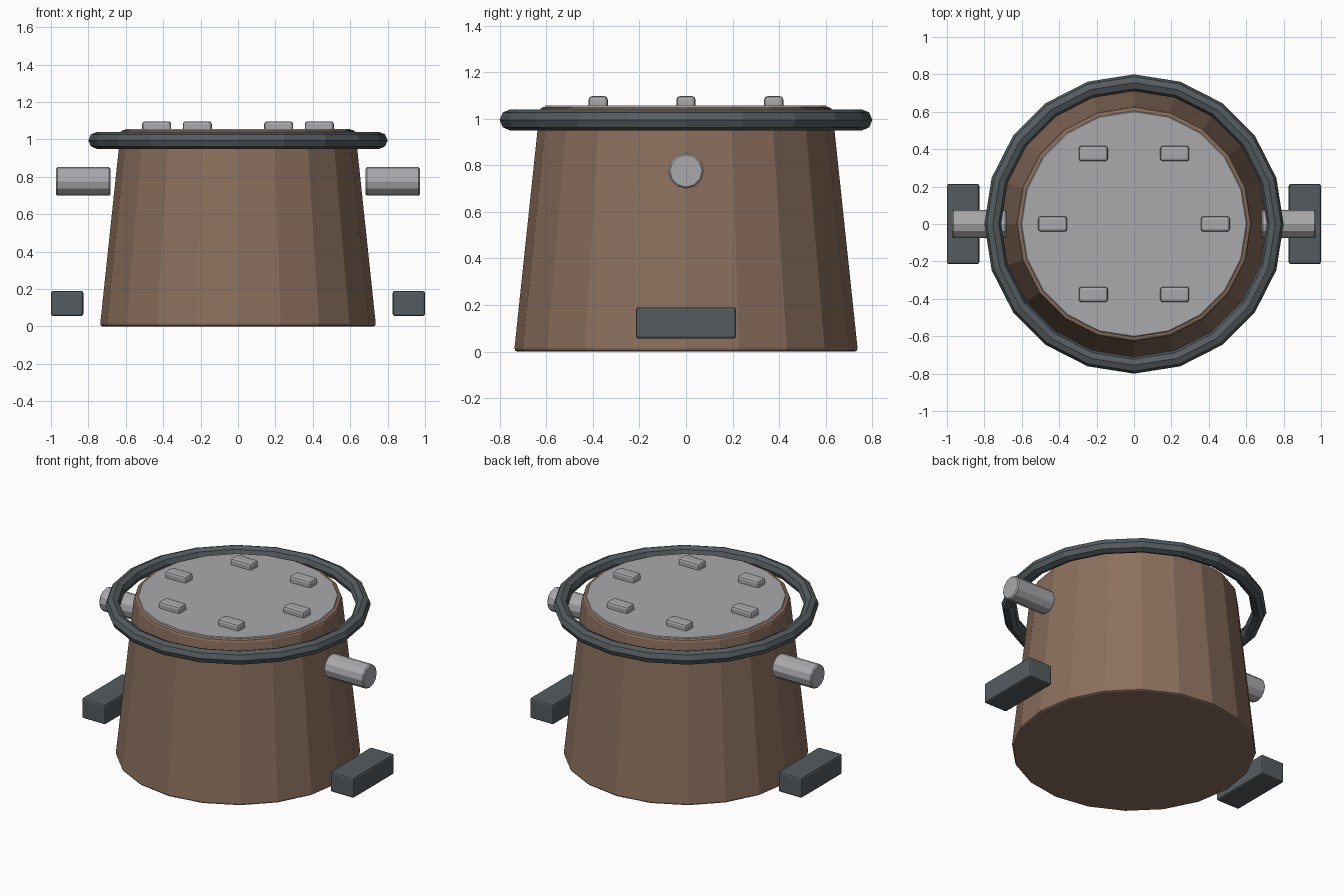
import bpy, math

if "Cube" in bpy.data.objects:
    bpy.data.objects.remove(bpy.data.objects["Cube"])


def material(name, rgb):
    m = bpy.data.materials.new(name)
    m.diffuse_color = (*rgb, 1)
    m.use_nodes = True
    m.node_tree.nodes["Principled BSDF"].inputs["Base Color"].default_value = m.diffuse_color
    return m


BROWN = material("brown", (0.26, 0.16, 0.11))
DARK = material("dark_metal", (0.09, 0.105, 0.115))
LIGHT = material("light_metal", (0.40, 0.40, 0.42))


def finish(name, mat, bevel=0, segments=1):
    ob = bpy.context.object
    ob.name = name
    ob.data.materials.append(mat)
    bpy.ops.object.transform_apply(location=False, rotation=True, scale=True)
    if bevel:
        mod = ob.modifiers.new("bevel", 'BEVEL')
        mod.width = bevel
        mod.segments = segments
        mod.limit_method = 'ANGLE'
        mod.angle_limit = math.radians(40)
    return ob


def box(name, center, size, mat, bevel, segments=2):
    bpy.ops.mesh.primitive_cube_add(size=1, location=center)
    bpy.context.object.scale = size
    return finish(name, mat, bevel, segments)


# Tapered 20-sided body
bpy.ops.mesh.primitive_cone_add(vertices=20, radius1=0.738, radius2=0.627,
                                depth=1.05, location=(0, 0, 0.525))
finish("body", BROWN, 0.015, 2)

# Thin lid plate
bpy.ops.mesh.primitive_cylinder_add(vertices=20, radius=0.605, depth=0.04,
                                    location=(0, 0, 1.036))
finish("lid", LIGHT, 0.005)

# Rim ring around the top
bpy.ops.mesh.primitive_torus_add(major_segments=20, minor_segments=8,
                                 major_radius=0.755, minor_radius=0.045,
                                 location=(0, 0, 0.995))
finish("rim_ring", DARK)

# Six lugs on the lid
for i in range(6):
    a = math.radians(60 * i)
    box(f"lid_lug_{i + 1}", (0.435 * math.cos(a), 0.435 * math.sin(a), 1.066),
        (0.155, 0.082, 0.062), LIGHT, 0.015)

# Side pegs and foot blocks
for side, s in (("left", -1), ("right", 1)):
    bpy.ops.mesh.primitive_cylinder_add(vertices=12, radius=0.076, depth=0.29,
                                        location=(s * 0.827, 0, 0.776),
                                        rotation=(0, math.pi / 2, 0))
    finish(f"{side}_peg", LIGHT, 0.007)
    box(f"{side}_foot_block", (s * 0.9135, 0, 0.123), (0.173, 0.43, 0.135), DARK, 0.012)
